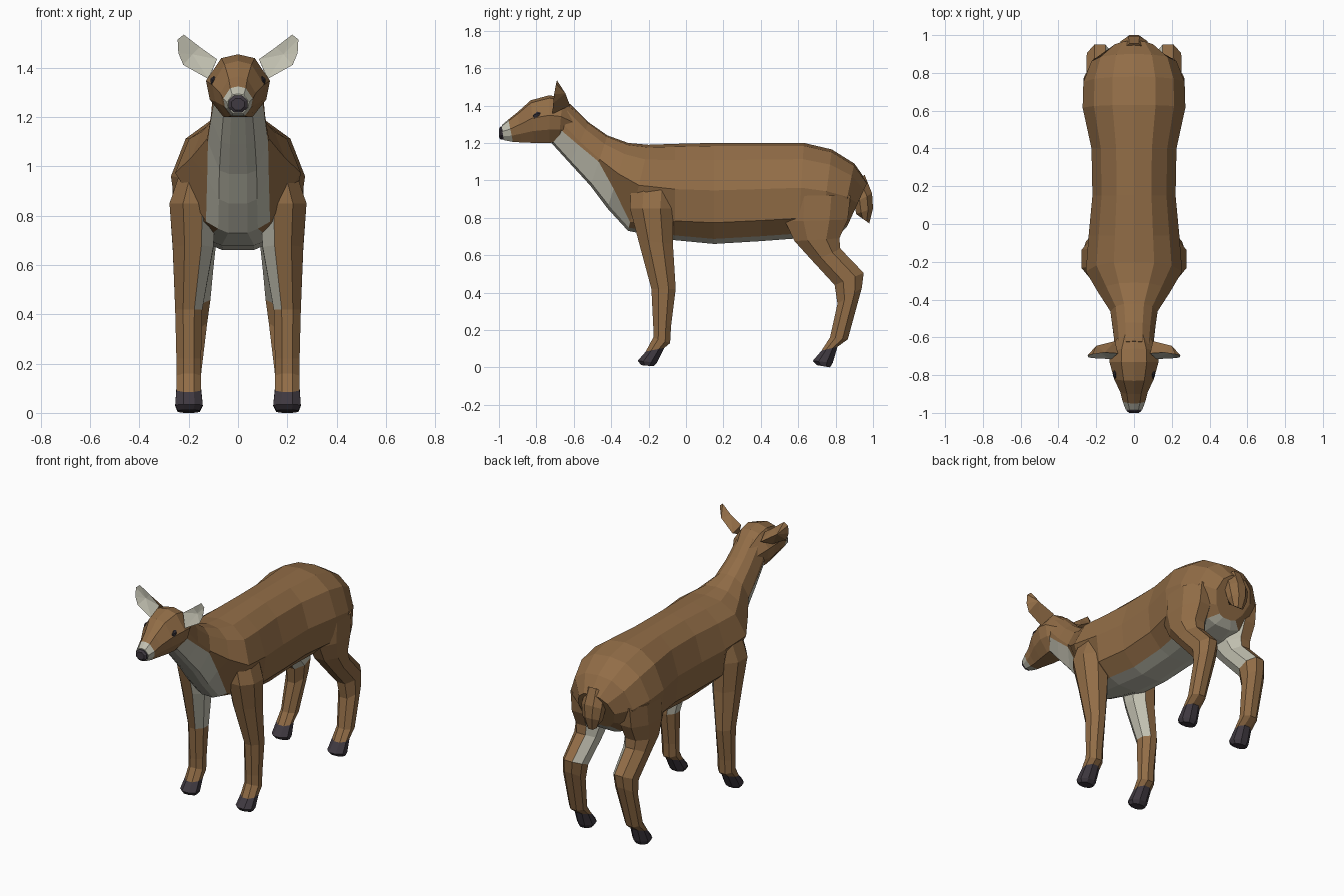
import bpy, bmesh, math
from mathutils import Vector

if "Cube" in bpy.data.objects:
    bpy.data.objects.remove(bpy.data.objects["Cube"])


def material(name, rgb):
    m = bpy.data.materials.new(name)
    m.diffuse_color = (*rgb, 1)
    m.use_nodes = True
    m.node_tree.nodes["Principled BSDF"].inputs["Base Color"].default_value = m.diffuse_color
    return m


MATS = [material("brown fur", (0.285, 0.152, 0.062)),
        material("pale fur", (0.53, 0.52, 0.43)),
        material("dark hoof", (0.050, 0.041, 0.052)),
        material("black eye", (0.026, 0.022, 0.028))]
BROWN, PALE, HOOF, BLACK = range(4)


def finish(name, bm, rule=None):
    bmesh.ops.recalc_face_normals(bm, faces=bm.faces)
    if rule:
        for f in bm.faces:
            f.material_index = rule(f)
    me = bpy.data.meshes.new(name)
    bm.to_mesh(me)
    bm.free()
    for m in MATS:
        me.materials.append(m)
    ob = bpy.data.objects.new(name, me)
    bpy.context.collection.objects.link(ob)
    return ob


def loft(name, rings, color=None, rule=None):
    """Skin closed rings; color(i, k) picks by ring gap and side, rule(f) by face."""
    bm = bmesh.new()
    vs = [[bm.verts.new(p) for p in r] for r in rings]
    n = len(rings[0])
    for i in range(len(vs) - 1):
        for k in range(n):
            f = bm.faces.new((vs[i][k], vs[i][(k + 1) % n],
                              vs[i + 1][(k + 1) % n], vs[i + 1][k]))
            if color:
                f.material_index = color(i, k)
    for end, i in ((vs[0], 0), (vs[-1], len(vs) - 2)):
        f = bm.faces.new(end)
        if color:
            f.material_index = color(i, 0)
    return finish(name, bm, rule)


def section(yt, zt, yb, zb, half):
    """Symmetric ring between a top and a bottom point; half = (x, t) pairs."""
    pts = [Vector((x, yt + (yb - yt) * t, zt + (zb - zt) * t)) for x, t in half]
    other = [Vector((-p.x, p.y, p.z)) for p in reversed(pts) if p.x > 0]
    return pts + other


def oct_ring(f, r, x0, x1):
    """Eight-sided ring between front point f and rear point r (y, z)."""
    pts = []
    for k in range(8):
        a = math.radians(22.5 + 45 * k)
        c, s = math.cos(a) / 0.924, math.sin(a) / 0.924
        t = (1 - s) / 2
        pts.append(Vector(((x0 + x1) / 2 + (x1 - x0) / 2 * c,
                           r[0] + (f[0] - r[0]) * t, r[1] + (f[1] - r[1]) * t)))
    return pts


# Neck and torso: top y z, bottom y z, half width, pale edge x and its position
BODY = [(-.62, 1.41, -.72, 1.20, .100, .095, .62),
        (-.52, 1.31, -.62, 1.09, .110, .110, .55),
        (-.42, 1.24, -.51, 0.97, .125, .122, .52),
        (-.31, 1.20, -.42, 0.85, .190, .125, .70),
        (-.20, 1.19, -.31, 0.73, .255, .130, .90),
        (-.06, 1.195, -.06, 0.68, .240, .220, .80),
        (.15, 1.20, .15, 0.66, .220, .205, .79),
        (.40, 1.20, .40, 0.675, .225, .210, .79),
        (.63, 1.20, .60, 0.69, .272, .250, .79),
        (.78, 1.165, .72, 0.69, .268, .245, .78),
        (.90, 1.09, .82, 0.71, .225, .19, .78),
        (.97, 0.99, .86, 0.75, .130, .10, .78)]


def body_ring(yt, zt, yb, zb, w, g, tg):
    half = [(0, 0), (.42 * w, .03), (.78 * w, .17), (w, .47), (g, tg),
            (.62 * g, (1 + 3 * .95) / 4 if tg > .85 else .95), (.3 * g, 1)]
    return section(yt, zt, yb, zb, half)


def body_color(i, k):
    first = 4 if i < 4 else 5
    return PALE if first <= k <= 12 - first else BROWN


loft("body", [body_ring(*b) for b in BODY], body_color)

# Head, with a pale muzzle at the front end
HEAD = [(-.985, 1.295, -.975, 1.215, .045), (-.95, 1.325, -.925, 1.205, .060),
        (-.90, 1.365, -.88, 1.203, .072), (-.83, 1.428, -.81, 1.20, .105),
        (-.73, 1.455, -.73, 1.20, .130), (-.66, 1.44, -.68, 1.205, .125),
        (-.58, 1.37, -.64, 1.23, .090)]
HALF = [(0, 0), (.52, .06), (1, .42), (.88, .72), (.45, 1)]
loft("head", [section(a, b, c, d, [(x * w, t) for x, t in HALF])
              for a, b, c, d, w in HEAD],
     lambda i, k: PALE if i == 0 else BROWN)

# Nose
loft("nose", [[Vector((r * math.cos(a), y, 1.253 + .9 * r * math.sin(a)))
               for a in [math.radians(22.5 + 45 * k) for k in range(8)]]
              for y, r in ((-.965, .042), (-.99, .042), (-1.0, .028))],
     lambda i, k: HOOF)

# Tail
loft("tail", [oct_ring(f, r, -w, w) for f, r, w in
              (((.86, .95), (.955, 1.03), .06), ((.90, .88), (.995, .93), .072),
               ((.91, .82), (1.0, .85), .06), ((.93, .805), (.98, .77), .035))])

# Legs: front point, rear point, inner x, outer x; the last two rings are the hoof
FRONT_LEG = [((-.29, 1.02), (-.06, 1.02), .08, .22),
             ((-.30, .85), (-.07, .85), .09, .278),
             ((-.255, .68), (-.07, .66), .10, .265),
             ((-.185, .42), (-.055, .42), .145, .255),
             ((-.175, .22), (-.08, .22), .15, .25),
             ((-.175, .16), (-.085, .13), .15, .25),
             ((-.215, .085), (-.115, .105), .15, .25),
             ((-.258, .035), (-.155, .025), .143, .255),
             ((-.240, .012), (-.175, .006), .155, .245)]
HIND_LEG = [((.53, .92), (.88, .92), .08, .265),
            ((.53, .78), (.865, .79), .08, .268),
            ((.58, .675), (.82, .69), .09, .262),
            ((.68, .565), (.825, .635), .10, .252),
            ((.795, .44), (.95, .505), .112, .25),
            ((.81, .34), (.94, .425), .125, .25),
            ((.77, .16), (.865, .15), .15, .25),
            ((.725, .09), (.81, .11), .15, .25),
            ((.678, .035), (.785, .025), .143, .255),
            ((.70, .012), (.77, 0), .155, .245)]
for name, leg in (("front_leg", FRONT_LEG), ("hind_leg", HIND_LEG)):
    for side, tag in ((1, "right"), (-1, "left")):
        def leg_rule(f, s=side):
            c = f.calc_center_median()
            if c.z < .085:
                return HOOF
            return PALE if c.z > .46 and f.normal.x * s < -.62 else BROWN
        loft(f"{name}_{tag}", [[Vector((p.x * side, p.y, p.z)) for p in oct_ring(*r)]
                               for r in leg], rule=leg_rule)

# Ears (pale dished front, brown back) and eyes
EAR = [(.085, -.685, 1.435), (.155, -.68, 1.485), (.22, -.69, 1.535),
       (.245, -.695, 1.515), (.242, -.705, 1.46), (.222, -.71, 1.412),
       (.12, -.715, 1.355)]
for side, tag in ((1, "right"), (-1, "left")):
    bm = bmesh.new()
    rim = [bm.verts.new((x * side, y, z)) for x, y, z in EAR]
    dish = bm.verts.new((.185 * side, -.68, 1.455))
    backs = [bm.verts.new((x * side, y, z)) for x, y, z in
             ((.10, -.62, 1.40), (.20, -.645, 1.465))]
    for k in range(7):
        a, b = rim[k], rim[(k + 1) % 7]
        bm.faces.new((a, b, dish)).material_index = PALE
        bm.faces.new((a, b, backs[0 if k in (0, 6) else 1]))
    for v in (rim[1], rim[6]):
        bm.faces.new((v, backs[0], backs[1]))
    finish(f"ear_{tag}", bm)

    bm = bmesh.new()
    bmesh.ops.create_icosphere(bm, subdivisions=1, radius=1)
    for v in bm.verts:
        v.co = Vector((side * (.098 + .016 * v.co.x), -.795 + .027 * v.co.y,
                       1.346 + .021 * v.co.z + .008 * -v.co.y * -1))
    finish(f"eye_{tag}", bm, lambda f: BLACK)
